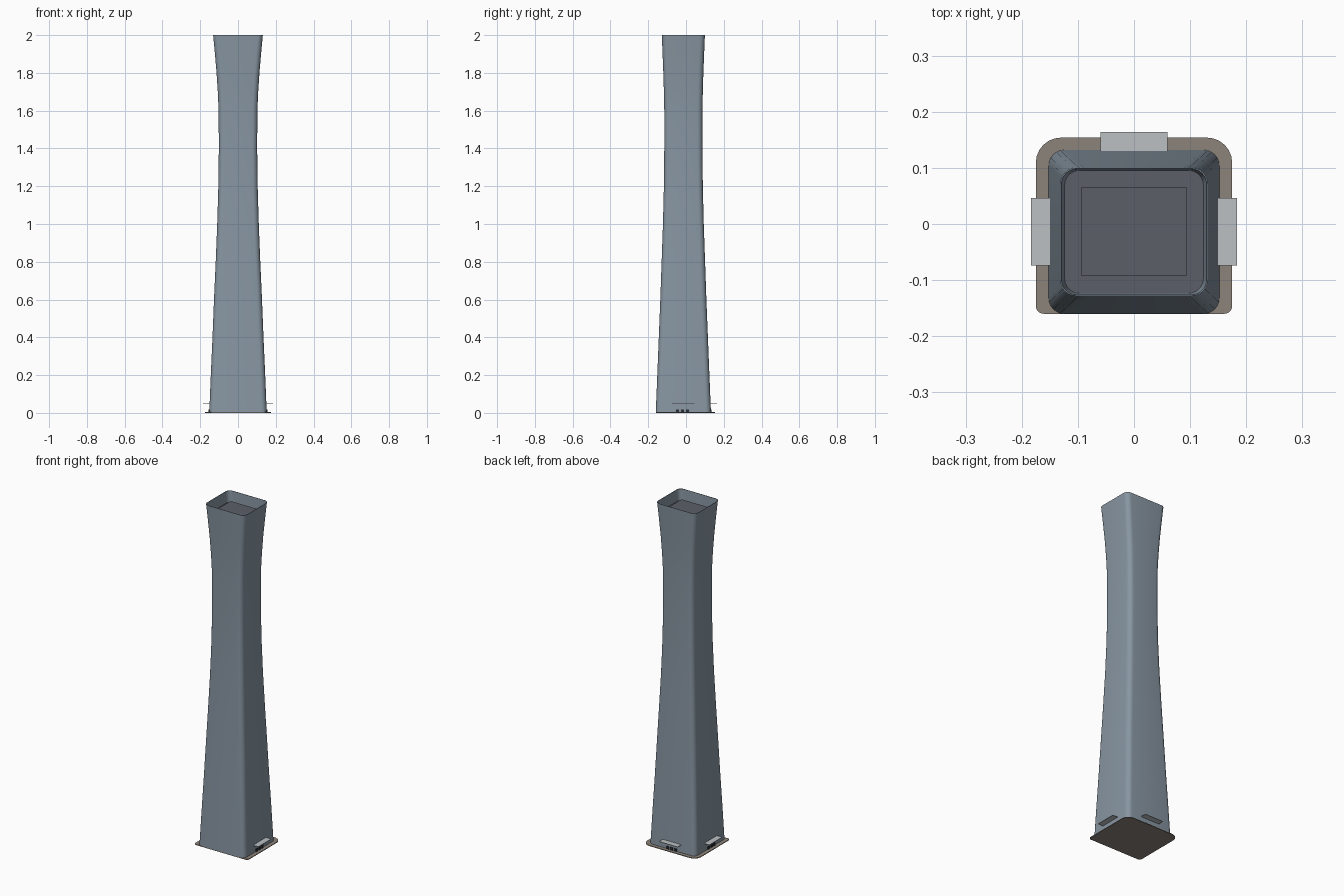
import bpy, bmesh, math

if "Cube" in bpy.data.objects:
    bpy.data.objects.remove(bpy.data.objects["Cube"])

CY = -0.014  # depth centre of the tower


def material(name, rgb):
    m = bpy.data.materials.new(name)
    lin = [((c / 255 + 0.055) / 1.055) ** 2.4 for c in rgb]
    m.diffuse_color = (*lin, 1)
    m.use_nodes = True
    m.node_tree.nodes["Principled BSDF"].inputs["Base Color"].default_value = m.diffuse_color
    return m


SLATE = material("slate_facade", (136, 150, 162))
ROOF = material("roof_grey", (92, 95, 104))
PAVING = material("paving_brown", (140, 131, 122))
CANOPY = material("canopy_light_grey", (188, 192, 196))
DOOR = material("door_dark", (42, 46, 54))


def finish(name, bm, mats, smooth=False):
    bmesh.ops.recalc_face_normals(bm, faces=bm.faces)
    me = bpy.data.meshes.new(name)
    bm.to_mesh(me)
    bm.free()
    ob = bpy.data.objects.new(name, me)
    bpy.context.collection.objects.link(ob)
    for m in mats:
        me.materials.append(m)
    if smooth:
        bpy.ops.object.select_all(action='DESELECT')
        ob.select_set(True)
        bpy.context.view_layer.objects.active = ob
        bpy.ops.object.shade_smooth_by_angle(angle=math.radians(35))
    return ob


def rounded(hx, hy, cy, r_back, r_front, n=6):
    """Rounded rectangle outline, counter-clockwise from the +x back corner."""
    pts = []
    for k, (sx, sy) in enumerate([(1, 1), (-1, 1), (-1, -1), (1, -1)]):
        r = r_back if sy > 0 else r_front
        for i in range(n + 1):
            a = math.radians(90 * k + 90 * i / n)
            pts.append((sx * (hx - r) + r * math.cos(a),
                        cy + sy * (hy - r) + r * math.sin(a)))
    return pts


def loft(bm, rings):
    """Skin a stack of (outline, z) rings and cap both ends."""
    loops = [[bm.verts.new((x, y, z)) for x, y in o] for o, z in rings]
    n = len(loops[0])
    for a, b in zip(loops, loops[1:]):
        for i in range(n):
            j = (i + 1) % n
            bm.faces.new((a[i], a[j], b[j], b[i]))
    bm.faces.new(loops[0][::-1])
    return bm.faces.new(loops[-1])


def box(name, lo, hi, mat):
    bm = bmesh.new()
    bmesh.ops.create_cube(bm, size=1)
    for v in bm.verts:
        v.co = [(l + h) / 2 + c * (h - l) for l, h, c in zip(lo, hi, v.co)]
    return finish(name, bm, [mat])


# Flared tower: height, half width, half depth
profile = [(0.004, .152, .146), (.2, .144, .138), (.4, .135, .130), (.6, .127, .122),
           (.8, .118, .115), (1.0, .110, .108), (1.2, .104, .103), (1.4, .1015, .101),
           (1.6, .1025, .101), (1.7, .107, .103), (1.8, .1135, .106), (1.9, .122, .110),
           (2.0, .1315, .114)]
rings = [(rounded(hx, hy, CY, .028, .028), z) for z, hx, hy in profile]
# Parapet inside and recessed roof deck
rings += [(rounded(.1295, .112, CY, .027, .027), 2.0),
          (rounded(.1235, .1095, CY, .026, .026), 1.935)]
bm = bmesh.new()
deck = loft(bm, rings)
deck.material_index = 1
finish("tower", bm, [SLATE, ROOF], smooth=True)

# Low plant box on the roof
box("roof_plant", (-.094, -.093, 1.93), (.094, .066, 1.955), ROOF)

# Paved base with larger corners at the back
bm = bmesh.new()
base = rounded(.175, .157, -.003, .045, .014)
loft(bm, [(base, 0), (base, .004)])
finish("paved_base", bm, [PAVING])

# Entrances on both sides: canopy with three doors below
for s, side in ((-1, "left"), (1, "right")):
    xs = sorted((s * .148, s * .184))
    box(side + "_canopy", (xs[0], CY - .06, .047), (xs[1], CY + .06, .050), CANOPY)
    xd = sorted((s * .148, s * .156))
    for i in (-1, 0, 1):
        y = CY - .004 + i * .026
        box(f"{side}_door_{i + 2}", (xd[0], y - .008, .004), (xd[1], y + .008, .019), DOOR)

# Back entrance
box("back_canopy", (-.06, .128, .047), (.06, .164, .050), CANOPY)
for i in (-1, 0, 1):
    x = i * .026
    box(f"back_door_{i + 2}", (x - .008, .128, .004), (x + .008, .136, .019), DOOR)
